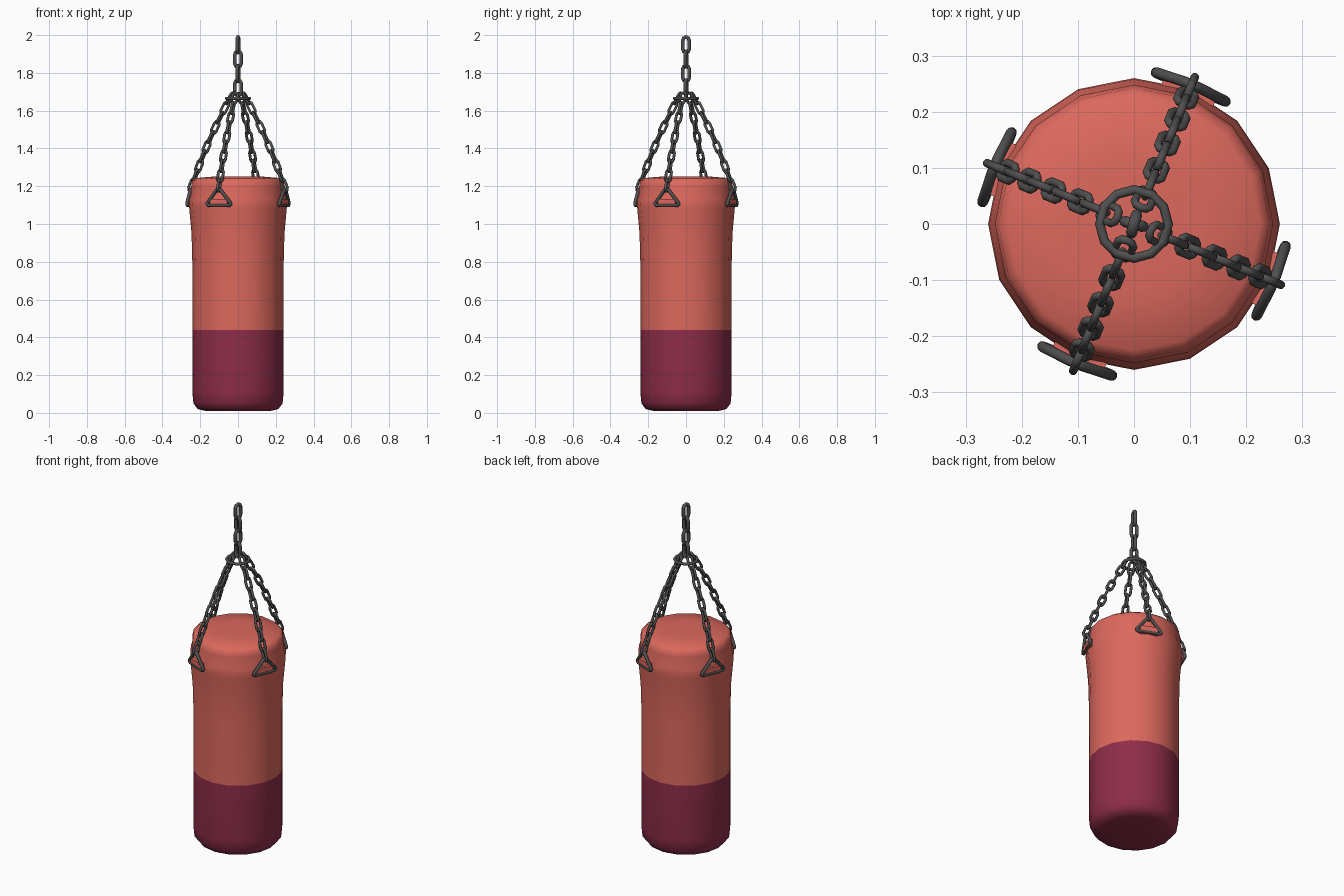
import bpy, bmesh
from math import sin, cos, pi, radians
from mathutils import Vector

if "Cube" in bpy.data.objects:
    bpy.data.objects.remove(bpy.data.objects["Cube"])


def material(name, rgb):
    m = bpy.data.materials.new(name)
    m.diffuse_color = (*rgb, 1)
    m.use_nodes = True
    m.node_tree.nodes["Principled BSDF"].inputs["Base Color"].default_value = m.diffuse_color
    return m


red = material("red_leather", (0.72, 0.14, 0.11))
maroon = material("maroon_leather", (0.27, 0.026, 0.066))
steel = material("dark_steel", (0.08, 0.08, 0.08))


def wire(name, loops, radius):
    """One mesh made of closed round-wire loops."""
    cu = bpy.data.curves.new(name, 'CURVE')
    cu.dimensions = '3D'
    cu.bevel_depth = radius
    cu.bevel_resolution = 2
    for pts in loops:
        s = cu.splines.new('POLY')
        s.points.add(len(pts) - 1)
        for p, q in zip(s.points, pts):
            p.co = (*q, 1)
        s.use_cyclic_u = True
        s.use_smooth = True
    ob = bpy.data.objects.new(name, cu)
    bpy.context.collection.objects.link(ob)
    bpy.ops.object.select_all(action='DESELECT')
    ob.select_set(True)
    bpy.context.view_layer.objects.active = ob
    bpy.ops.object.convert(target='MESH')
    ob = bpy.context.object
    ob.data.materials.clear()
    ob.data.materials.append(steel)
    bpy.ops.object.shade_smooth_by_angle(angle=radians(60))


def link(c, axis, side, half_len, half_wid):
    """Stadium-shaped centre line of a chain link."""
    pts = []
    for end in (1, -1):
        for i in range(5):
            a = pi * i / 4
            pts.append(c + end * (axis * (half_len - half_wid + half_wid * sin(a))
                                  + side * half_wid * cos(a)))
    return pts


# Bag: lathed profile, lower part maroon
profile = [(0.17, 0.010), (0.213, 0.020), (0.236, 0.05), (0.242, 0.11), (0.242, 0.44),
           (0.242, 0.80), (0.246, 0.95), (0.257, 1.07), (0.260, 1.10), (0.258, 1.13),
           (0.249, 1.16), (0.248, 1.20), (0.242, 1.23), (0.225, 1.243), (0.12, 1.252)]
N = 16
bm = bmesh.new()
rings = [[bm.verts.new((r * cos(2 * pi * i / N), r * sin(2 * pi * i / N), z))
          for i in range(N)] for r, z in profile]
for k in range(len(rings) - 1):
    for i in range(N):
        j = (i + 1) % N
        f = bm.faces.new((rings[k][i], rings[k][j], rings[k + 1][j], rings[k + 1][i]))
        f.material_index = 1 if profile[k + 1][1] < 0.45 else 0
bm.faces.new(rings[0][::-1]).material_index = 1
bm.faces.new(rings[-1])
me = bpy.data.meshes.new("bag")
bm.to_mesh(me)
bm.free()
me.materials.append(red)
me.materials.append(maroon)
bag = bpy.data.objects.new("bag", me)
bpy.context.collection.objects.link(bag)
bpy.context.view_layer.objects.active = bag
bag.select_set(True)
bpy.ops.object.shade_smooth_by_angle(angle=radians(60))

Z = Vector((0, 0, 1))

# Four slanted chains, each with a triangular hanger and a leather strap
for n in range(4):
    a = radians(-22.5 + 90 * n)
    out, tan = Vector((cos(a), sin(a), 0)), Vector((-sin(a), cos(a), 0))

    def along(t):
        return out * (0.048 + 0.215 * t + 0.012 * sin(pi * t)) + Z * (1.665 - 0.46 * t)

    loops = []
    for i in range(10):
        t = i / 9
        axis = (along(t + 0.02) - along(t - 0.02)).normalized()
        side = tan if i % 2 == 0 else axis.cross(tan)
        loops.append(link(along(t), axis, side, 0.034, 0.0145))
    wire(f"chain_{n}", loops, 0.0075)

    # hanger triangle with rounded corners
    shape = [(-0.012, 1.180), (-0.066, 1.112), (-0.068, 1.104), (-0.060, 1.099),
             (0.060, 1.099), (0.068, 1.104), (0.066, 1.112), (0.012, 1.180), (0, 1.185)]
    wire(f"hanger_{n}", [[out * (0.264 + (z - 1.10) * 0.06) + tan * s + Z * z
                          for s, z in shape]], 0.0095)

    # strap holding the hanger to the bag
    bpy.ops.mesh.primitive_cube_add(size=1, location=out * 0.259 + Z * 1.112,
                                    rotation=(0, 0, a))
    strap = bpy.context.object
    strap.name = f"strap_{n}"
    strap.scale = (0.022, 0.10, 0.042)
    strap.data.materials.append(red)

# Gathering ring
wire("gathering_ring", [[Vector((0.061 * cos(2 * pi * i / 12), 0.061 * sin(2 * pi * i / 12), 1.665))
                         for i in range(12)]], 0.0085)

# Vertical chain up to the hanging point
loops = []
for i in range(4):
    b = radians(75 + 90 * i)
    loops.append(link(Z * (1.949 - 0.076 * i), Z, Vector((cos(b), sin(b), 0)), 0.041, 0.017))
wire("hanging_chain", loops, 0.010)
